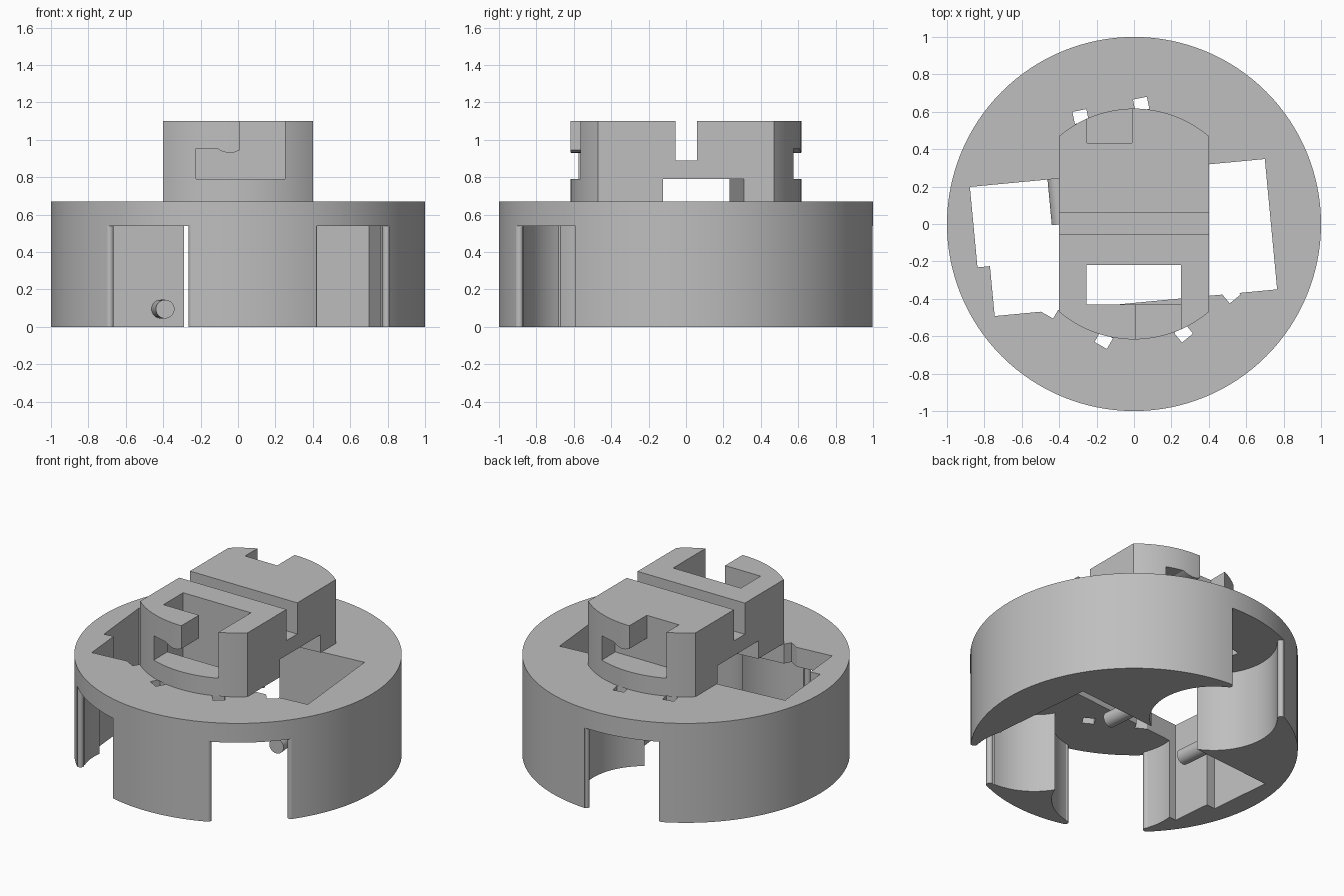
import bpy, bmesh, math
from mathutils import Matrix, Vector

if "Cube" in bpy.data.objects:
    bpy.data.objects.remove(bpy.data.objects["Cube"])

TILT = math.radians(5.4)          # inner cavity is turned slightly about z
ROT = Matrix.Rotation(TILT, 4, 'Z')

grey = bpy.data.materials.new("grey")
grey.diffuse_color = (0.52, 0.52, 0.52, 1)
grey.use_nodes = True
grey.node_tree.nodes["Principled BSDF"].inputs["Base Color"].default_value = grey.diffuse_color


def prism(name, pts, lo, hi, axis='z', matrix=None):
    """Extrude a 2D outline along z (xy outline) or y (xz outline)."""
    bm = bmesh.new()
    place = (lambda p, h: (p[0], p[1], h)) if axis == 'z' else (lambda p, h: (p[0], h, p[1]))
    a = [bm.verts.new(place(p, lo)) for p in pts]
    b = [bm.verts.new(place(p, hi)) for p in pts]
    n = len(pts)
    bm.faces.new(a)
    bm.faces.new(b[::-1])
    for i in range(n):
        j = (i + 1) % n
        bm.faces.new((a[i], b[i], b[j], a[j]))
    bmesh.ops.recalc_face_normals(bm, faces=bm.faces)
    me = bpy.data.meshes.new(name)
    bm.to_mesh(me)
    bm.free()
    if matrix is not None:
        me.transform(matrix)
    me.materials.append(grey)
    ob = bpy.data.objects.new(name, me)
    bpy.context.collection.objects.link(ob)
    return ob


def rect(x0, x1, y0, y1):
    return [(x0, y0), (x1, y0), (x1, y1), (x0, y1)]


def circle(r, n, cx=0, cy=0):
    return [(cx + r * math.cos(2 * math.pi * i / n), cy + r * math.sin(2 * math.pi * i / n))
            for i in range(n)]


def combine(ob, other, op):
    """Apply a boolean and remove the helper."""
    m = ob.modifiers.new("bool", 'BOOLEAN')
    m.operation, m.solver, m.object = op, 'EXACT', other
    bpy.context.view_layer.objects.active = ob
    bpy.ops.object.modifier_apply(modifier=m.name)
    bpy.data.objects.remove(other)


def cut(ob, other):
    combine(ob, other, 'DIFFERENCE')


def add(ob, other):
    combine(ob, other, 'UNION')


# Round housing with a stepped, tilted cavity right through it
housing = prism("housing", circle(1, 128), 0, 0.67)
cavity = [(-0.788, -0.42), (0.729, -0.42), (0.729, 0.28), (-0.855, 0.28),
          (-0.855, -0.152), (-0.788, -0.152)]
cut(housing, prism("cavity", cavity, -0.1, 0.8, matrix=ROT))

# Three round pockets opening through the wall, with rounded lips and pin holes
D, R, LIP = 0.62, 0.39, 0.022
a = ((1 - LIP) ** 2 + D ** 2 - (R + LIP) ** 2) / (2 * D)
t = math.sqrt((1 - LIP) ** 2 - a ** 2)
for angle in (101.5, -50.7, -119.5):
    turn = Matrix.Rotation(math.radians(angle), 4, 'Z')
    cut(housing, prism("pocket", circle(R, 72, D), -0.1, 0.54, matrix=turn))
    cut(housing, prism("mouth", rect(a - 0.06, 1.1, -t, t), -0.1, 0.54, matrix=turn))
    for s in (-1, 1):
        add(housing, prism("lip", circle(LIP - 0.0005, 20, a, s * t), 0, 0.55, matrix=turn))
        w = s * 0.165
        cut(housing, prism("pin_hole", rect(D - 0.033, D + 0.033, w - 0.038, w + 0.038),
                           0.4, 0.8, matrix=turn))

# Two pegs standing out from the cavity wall
for x in (-0.388, 0.25):
    add(housing, prism("peg", circle(0.05, 32, x, 0.095), 0.035, 0.32, 'y', ROT))

# Raised block: a disc trimmed flat on both sides
half = math.acos(0.4 / 0.617)
arc = [half + (math.pi - 2 * half) * i / 32 for i in range(33)]
outline = [(0.617 * math.cos(v), 0.617 * math.sin(v)) for v in arc]
outline += [(-x, -y) for x, y in outline]
block = prism("block", outline, 0.67, 1.10)

# Cross channel in the top, tilted tunnel underneath, square well at the front
cut(block, prism("channel", rect(-0.6, 0.6, -0.055, 0.06), 0.89, 1.3))
cut(block, prism("tunnel", rect(-0.8, 0.8, -0.16, 0.27), 0.5, 0.79, matrix=ROT))
cut(block, prism("well", rect(-0.255, 0.25, -0.43, -0.22), 0.5, 1.3))

# Hook-shaped bayonet slots at both ends
slot = [(-0.225, 0.79), (0.25, 0.79), (0.25, 1.2), (0.01, 1.2), (0.01, 0.945), (-0.02, 0.933),
        (-0.05, 0.93), (-0.08, 0.936), (-0.115, 0.955), (-0.225, 0.955)]
cut(block, prism("front_slot", slot, -0.8, -0.42, 'y'))
cut(block, prism("back_slot", slot, -0.8, -0.432, 'y', Matrix.Rotation(math.pi, 4, 'Z')))

add(housing, block)

# Smooth the round walls, keep the edges crisp
bpy.ops.object.select_all(action='DESELECT')
housing.select_set(True)
bpy.context.view_layer.objects.active = housing
bpy.ops.object.shade_smooth_by_angle(angle=math.radians(25))
